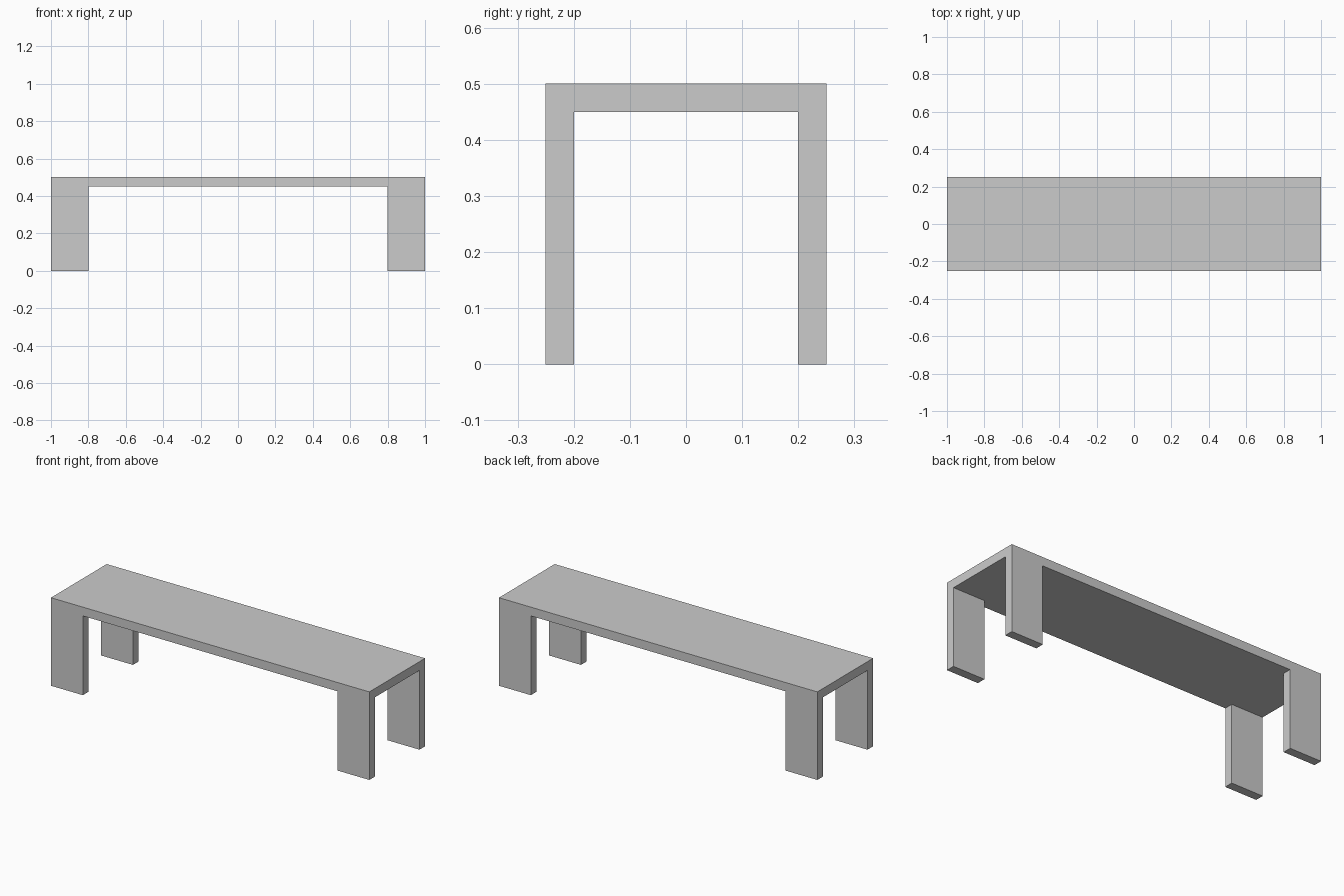
import bpy

if "Cube" in bpy.data.objects:
    bpy.data.objects.remove(bpy.data.objects["Cube"])


def box(name, x, y, z):
    """Axis-aligned box from (min, max) ranges."""
    verts = [(a, b, c) for a in x for b in y for c in z]
    faces = [(0, 1, 3, 2), (4, 6, 7, 5), (0, 4, 5, 1),
             (2, 3, 7, 6), (0, 2, 6, 4), (1, 5, 7, 3)]
    mesh = bpy.data.meshes.new(name)
    mesh.from_pydata(verts, [], faces)
    obj = bpy.data.objects.new(name, mesh)
    bpy.context.collection.objects.link(obj)
    return obj


# Bench top
box("seat", (-1, 1), (-0.25, 0.25), (0.45, 0.5))

# Four flat corner legs, flush with the seat edges
for side, x in (("left", (-1, -0.8)), ("right", (0.8, 1))):
    for end, y in (("front", (-0.25, -0.2)), ("back", (0.2, 0.25))):
        box(f"{end}_{side}_leg", x, y, (0, 0.45))
